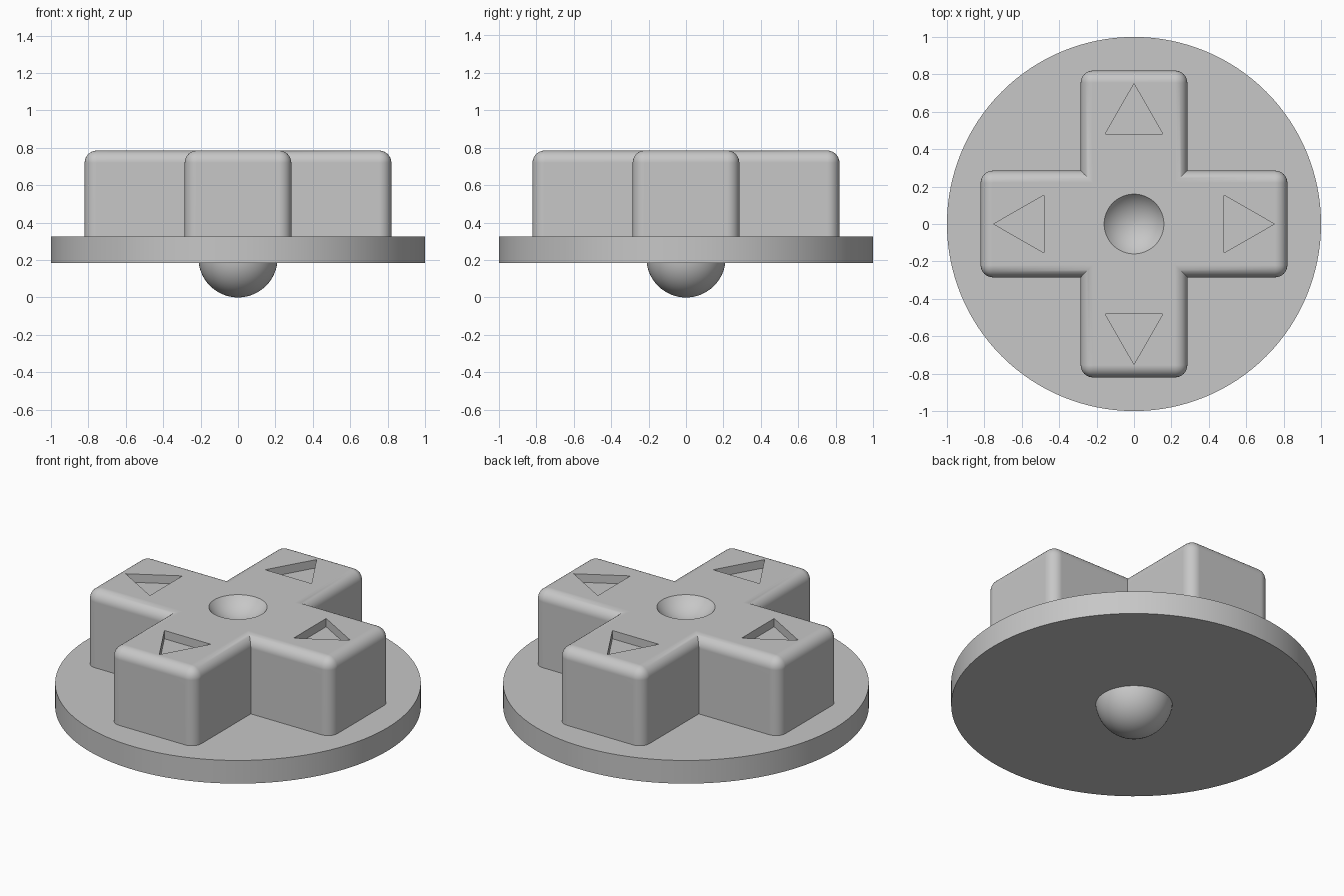
import bpy, bmesh, math
from mathutils import Matrix, Vector

if "Cube" in bpy.data.objects:
    bpy.data.objects.remove(bpy.data.objects["Cube"], do_unlink=True)

grey = bpy.data.materials.new("plain grey")
grey.use_nodes = True
colour = (0.57, 0.57, 0.57, 1)
grey.diffuse_color = colour
grey.node_tree.nodes["Principled BSDF"].inputs["Base Color"].default_value = colour

PLATE_LOW, PLATE_TOP, PAD_TOP = 0.185, 0.325, 0.785


def activate(obj):
    bpy.ops.object.select_all(action='DESELECT')
    obj.select_set(True)
    bpy.context.view_layer.objects.active = obj


def smooth(obj, angle=30):
    activate(obj)
    bpy.ops.object.shade_smooth_by_angle(angle=math.radians(angle))


def prism(name, outline, low, high, round_edges=None):
    """Extrude an outline upward, optionally rounding the edges a rule picks."""
    bm = bmesh.new()
    base = bm.faces.new([bm.verts.new((x, y, low)) for x, y in outline])
    top = bmesh.ops.extrude_face_region(bm, geom=[base], use_keep_orig=True)
    bmesh.ops.translate(bm, vec=(0, 0, high - low),
                        verts=[v for v in top["geom"] if isinstance(v, bmesh.types.BMVert)])
    bmesh.ops.recalc_face_normals(bm, faces=bm.faces)
    if round_edges:
        bmesh.ops.bevel(bm, geom=[e for e in bm.edges if round_edges(e)], offset=0.065,
                        segments=8, profile=0.5, affect='EDGES', clamp_overlap=True)
    mesh = bpy.data.meshes.new(name)
    bm.to_mesh(mesh)
    bm.free()
    obj = bpy.data.objects.new(name, mesh)
    bpy.context.collection.objects.link(obj)
    mesh.materials.append(grey)
    return obj


def ball(name, radius, z):
    bpy.ops.mesh.primitive_uv_sphere_add(segments=64, ring_count=32, radius=radius, location=(0, 0, z))
    obj = bpy.context.object
    obj.name = name
    obj.data.materials.append(grey)
    smooth(obj)
    return obj


# Round base plate
bpy.ops.mesh.primitive_cylinder_add(vertices=128, radius=1, depth=PLATE_TOP - PLATE_LOW,
                                    location=(0, 0, (PLATE_LOW + PLATE_TOP) / 2))
plate = bpy.context.object
plate.name = "base_plate"
plate.data.materials.append(grey)
smooth(plate)

# Pivot ball under the plate
ball("pivot_ball", 0.212, 0.212)

# Cross pad: one arm's corners turned four times
HALF, REACH = 0.285, 0.82
turns = [Matrix.Rotation(i * math.pi / 2, 2) for i in range(4)]
cross = [t @ Vector(p) for t in turns for p in ((REACH, -HALF), (REACH, HALF), (HALF, HALF))]


def outer_edge(edge):
    a, b = (v.co for v in edge.verts)
    on_top = min(a.z, b.z) > PAD_TOP - 0.01
    upright = abs(a.z - b.z) > 0.1
    at_tip = max(abs(a.x), abs(a.y)) > REACH - 0.01
    return on_top or (upright and at_tip)


pad = prism("cross_pad", cross, PLATE_TOP - 0.02, PAD_TOP, outer_edge)

# Arrow recesses and thumb dimple
cutters = [prism("arrow_cutter", [t @ Vector(p) for p in ((0.48, -0.155), (0.75, 0), (0.48, 0.155))],
                 PAD_TOP - 0.05, PAD_TOP + 0.1) for t in turns]
cutters.append(ball("dimple_cutter", 0.2, PAD_TOP + 0.12))
for cutter in cutters:
    cutter.hide_render = True
    cut = pad.modifiers.new("recess", 'BOOLEAN')
    cut.operation = 'DIFFERENCE'
    cut.solver = 'EXACT'
    cut.object = cutter
    activate(pad)
    bpy.ops.object.modifier_apply(modifier=cut.name)
    bpy.data.objects.remove(cutter, do_unlink=True)

smooth(pad, 25)
weighted = pad.modifiers.new("flat_faces", 'WEIGHTED_NORMAL')
weighted.keep_sharp = True
